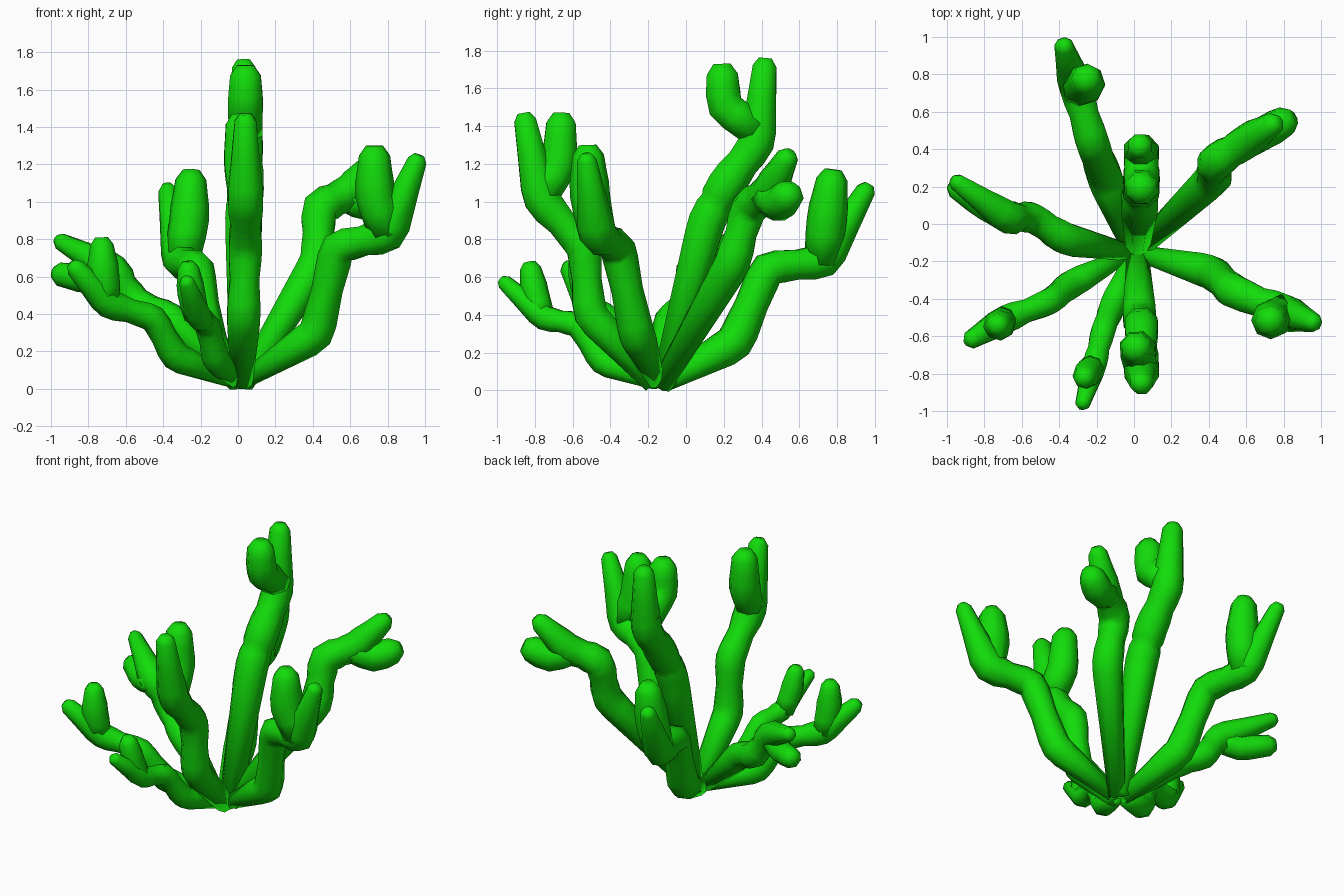
import bpy, bmesh, math
from mathutils import Vector

green = bpy.data.materials.new("coral_green")
green.diffuse_color = (0.006, 0.72, 0.003, 1)
SIDES = 8


def tube(bm, points, side):
    """Octagonal tube through (x, y, z, radius) points, bevelled bends, chamfered tip."""
    src = [(Vector(p[:3]), p[3]) for p in points]
    pts = [src[0]]
    # each bend becomes a swollen, corner-cut joint
    for (a, _), (p, r), (c, _) in zip(src, src[1:], src[2:]):
        d0, d1 = (p - a).normalized(), (c - p).normalized()
        s0, s1 = min(r * 0.75, (p - a).length * 0.4), min(r * 0.75, (c - p).length * 0.4)
        pts += [(p - d0 * s0, r), (p - (d0 - d1) * r * 0.12, r * 1.02), (p + d1 * s1, r)]
        # slimmer waist before the next joint
        pts.append((p + (c - p) * 0.5 + d1 * s1 * 0.1, r * 0.9))
    end, r = src[-1]
    pts[-1] = (pts[-1][0], (pts[-2][1] + r) / 2)
    d = (end - src[-2][0]).normalized()
    pts += [(end - d * r * 0.65, r), (end, r * 0.55)]
    rings = []
    for i, (p, r) in enumerate(pts):
        t = Vector((0, 0, 0))
        if i > 0:
            t += (p - pts[i - 1][0]).normalized()
        if i < len(pts) - 1:
            t += (pts[i + 1][0] - p).normalized()
        t.normalize()
        u = (side - t * side.dot(t)).normalized()
        v = t.cross(u)
        ring = []
        for k in range(SIDES):
            a = 2 * math.pi * (k + 0.5) / SIDES
            ring.append(bm.verts.new(p + (u * math.cos(a) + v * math.sin(a)) * r * 1.04))
        rings.append(ring)
    for a, b in zip(rings, rings[1:]):
        for k in range(SIDES):
            n = (k + 1) % SIDES
            bm.faces.new((a[k], a[n], b[n], b[k]))
    bm.faces.new(rings[0][::-1])
    bm.faces.new(rings[-1])


def branch(name, stem, fork):
    """A kinked stem plus a stubby side prong."""
    bm = bmesh.new()
    base, tip = Vector(stem[0][:3]), Vector(stem[-1][:3])
    side = (tip - base).cross(Vector((0, 0, 1))).normalized()
    tube(bm, stem, side)
    tube(bm, fork, side)
    bmesh.ops.recalc_face_normals(bm, faces=bm.faces)
    for f in bm.faces:
        f.smooth = True
    me = bpy.data.meshes.new(name)
    bm.to_mesh(me)
    bm.free()
    me.materials.append(green)
    bpy.context.collection.objects.link(bpy.data.objects.new(name, me))


# tall branch at the back
branch("tall_back_branch",
       [(0.02, -0.12, 0.03, 0.065), (0.03, 0.11, 0.90, 0.10), (0.04, 0.21, 1.09, 0.10),
        (0.04, 0.38, 1.31, 0.095), (0.03, 0.42, 1.76, 0.065)],
       [(0.04, 0.37, 1.38, 0.095), (0.04, 0.20, 1.50, 0.095), (0.04, 0.19, 1.73, 0.085)])

# back left
branch("back_left_branch",
       [(-0.02, -0.12, 0.04, 0.05), (-0.16, 0.26, 0.25, 0.095), (-0.22, 0.43, 0.65, 0.09),
        (-0.31, 0.73, 0.68, 0.09), (-0.38, 0.97, 1.09, 0.05)],
       [(-0.30, 0.72, 0.68, 0.09), (-0.26, 0.745, 0.90, 0.10), (-0.25, 0.78, 1.17, 0.08)])

# back right
branch("back_right_branch",
       [(0.03, -0.13, 0.03, 0.055), (0.43, 0.25, 0.68, 0.095), (0.43, 0.33, 0.97, 0.095),
        (0.60, 0.44, 1.05, 0.09), (0.77, 0.55, 1.26, 0.06)],
       [(0.57, 0.42, 1.04, 0.085), (0.70, 0.49, 0.98, 0.09), (0.85, 0.57, 1.06, 0.08)])

# front right
branch("front_right_branch",
       [(0.04, -0.16, 0.05, 0.045), (0.42, -0.26, 0.29, 0.09), (0.53, -0.36, 0.76, 0.09),
        (0.80, -0.47, 0.82, 0.095), (0.97, -0.53, 1.25, 0.05)],
       [(0.80, -0.47, 0.83, 0.095), (0.73, -0.51, 1.03, 0.10), (0.73, -0.52, 1.30, 0.08)])

# tall front
branch("tall_front_branch",
       [(0.02, -0.17, 0.04, 0.06), (0.03, -0.51, 0.40, 0.09), (0.04, -0.54, 0.76, 0.09),
        (0.04, -0.77, 1.01, 0.095), (0.04, -0.86, 1.47, 0.06)],
       [(0.04, -0.77, 1.02, 0.09), (0.02, -0.67, 1.19, 0.095), (0.01, -0.66, 1.47, 0.08)])

# low front
branch("low_front_branch",
       [(-0.01, -0.17, 0.04, 0.035), (-0.115, -0.44, 0.15, 0.07), (-0.165, -0.57, 0.35, 0.065),
        (-0.21, -0.75, 0.38, 0.065), (-0.28, -0.98, 0.59, 0.04)],
       [(-0.22, -0.76, 0.38, 0.065), (-0.25, -0.80, 0.51, 0.07), (-0.27, -0.83, 0.68, 0.055)])

# low front left
branch("low_left_front_branch",
       [(-0.03, -0.16, 0.04, 0.035), (-0.335, -0.32, 0.17, 0.075), (-0.45, -0.415, 0.38, 0.07),
        (-0.69, -0.51, 0.45, 0.075), (-0.89, -0.63, 0.67, 0.05)],
       [(-0.70, -0.51, 0.45, 0.07), (-0.72, -0.54, 0.61, 0.08), (-0.73, -0.54, 0.81, 0.06)])

# left, with prongs stacked one over the other
branch("low_left_back_branch",
       [(-0.03, -0.15, 0.05, 0.045), (-0.37, -0.08, 0.38, 0.085), (-0.55, 0.04, 0.46, 0.08),
        (-0.67, 0.03, 0.64, 0.085), (-0.97, 0.24, 0.80, 0.045)],
       [(-0.66, 0.02, 0.63, 0.08), (-0.79, 0.09, 0.58, 0.075), (-0.98, 0.22, 0.62, 0.065)])
